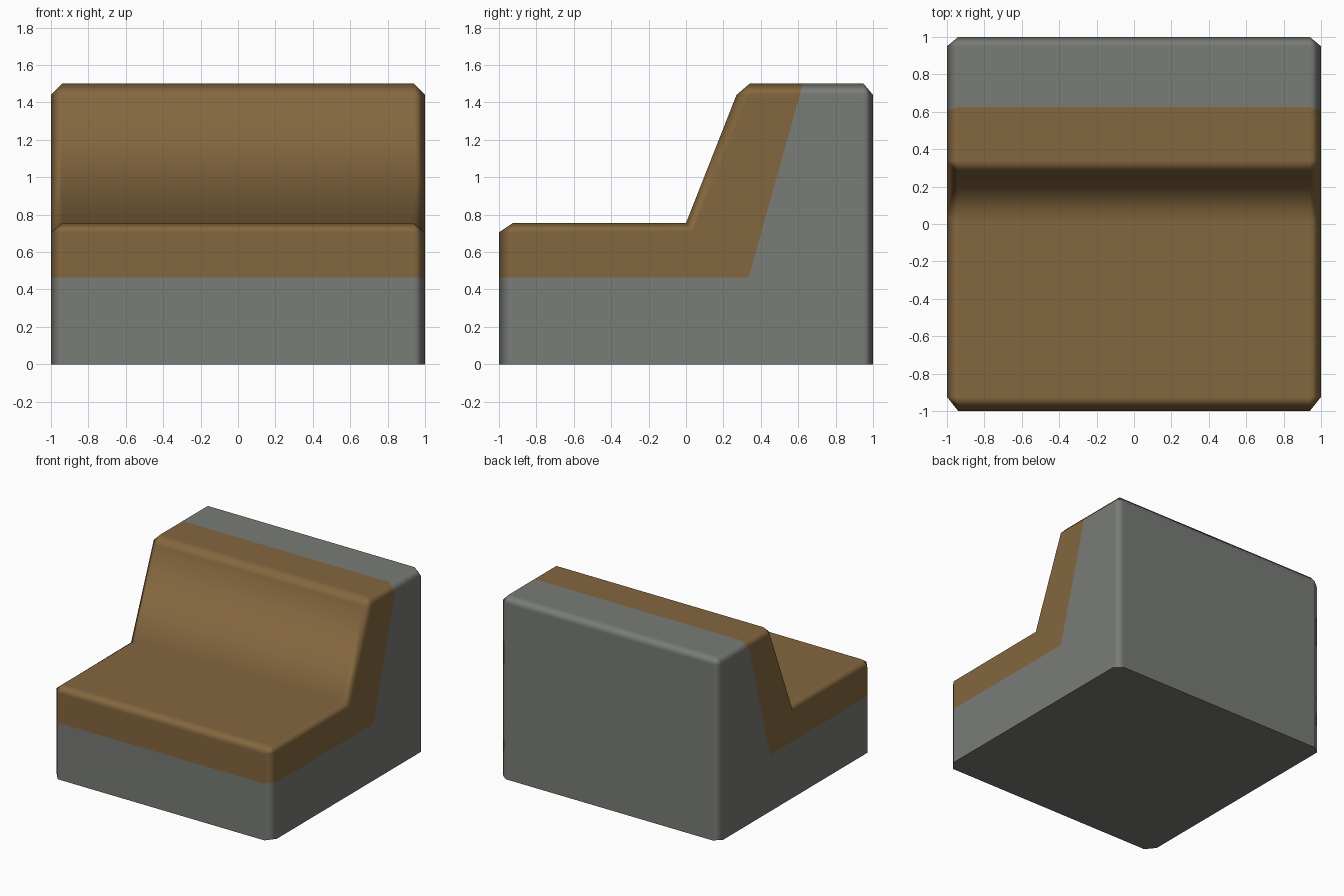
import bpy, bmesh, math
from mathutils import Vector

if "Cube" in bpy.data.objects:
    bpy.data.objects.remove(bpy.data.objects["Cube"])


def material(name, rgb):
    m = bpy.data.materials.new(name)
    m.diffuse_color = (*rgb, 1)
    m.use_nodes = True
    m.node_tree.nodes["Principled BSDF"].inputs["Base Color"].default_value = m.diffuse_color
    return m


# Side profile (y, z): full-width outline, and the inset outline of the end faces
outline = [(-1, 0), (1, 0), (1, 1.44), (0.95, 1.5), (0.34, 1.5),
           (0.27, 1.44), (0, 0.755), (-0.925, 0.755), (-1, 0.705)]
end = [(-0.925, 0), (0.95, 0), (0.95, 1.44), (0.335, 1.44), (0.04, 0.71), (-0.925, 0.705)]
link = [0, 1, 2, 2, 3, 3, 4, 5, 5]    # end corner that each outline point chamfers to

bm = bmesh.new()
rings = {}
for s in (-1, 1):
    ring = [bm.verts.new((0.94 * s, y, z)) for y, z in outline]
    cap = [bm.verts.new((s, y, z)) for y, z in end]
    bm.faces.new(cap)
    rings[s] = ring
    # chamfer strip around the end face
    for i in range(len(ring)):
        j = (i + 1) % len(ring)
        corners = [ring[i], ring[j], cap[link[j]]]
        if link[i] != link[j]:
            corners.append(cap[link[i]])
        bm.faces.new(corners)

# Long faces between the two ends
n = len(outline)
for i in range(n):
    j = (i + 1) % n
    bm.faces.new((rings[-1][i], rings[-1][j], rings[1][j], rings[1][i]))
bmesh.ops.recalc_face_normals(bm, faces=bm.faces[:])

# Cut the colour border: level under the cushion, then leaning behind the backrest
SEAM = 0.465
lean_point = Vector((0, 0.335, SEAM))
lean_normal = Vector((0, 1.035, -0.29)).normalized()
bmesh.ops.bisect_plane(bm, geom=bm.verts[:] + bm.edges[:] + bm.faces[:], dist=1e-5,
                       plane_co=(0, 0, SEAM), plane_no=(0, 0, 1))
upper = [f for f in bm.faces if f.calc_center_median().z > SEAM + 1e-4]
geom = upper + list({e for f in upper for e in f.edges}) + list({v for f in upper for v in f.verts})
bmesh.ops.bisect_plane(bm, geom=geom, dist=1e-5, plane_co=lean_point, plane_no=lean_normal)

# Upholstery in front of the border, frame behind and below it
for f in bm.faces:
    c = f.calc_center_median()
    f.material_index = int(c.z > SEAM and (c - lean_point).dot(lean_normal) < 0)
    f.smooth = True
for e in bm.edges:
    e.smooth = e.calc_face_angle(0) < math.radians(60)

mesh = bpy.data.meshes.new("armless_seat")
bm.to_mesh(mesh)
bm.free()
mesh.materials.append(material("grey frame", (0.19, 0.2, 0.183)))
mesh.materials.append(material("brown upholstery", (0.23, 0.135, 0.05)))
seat = bpy.data.objects.new("armless_seat", mesh)
bpy.context.collection.objects.link(seat)

# Flat-looking panels with soft chamfers
wn = seat.modifiers.new("soft_chamfers", 'WEIGHTED_NORMAL')
wn.keep_sharp = True
wn.weight = 100
